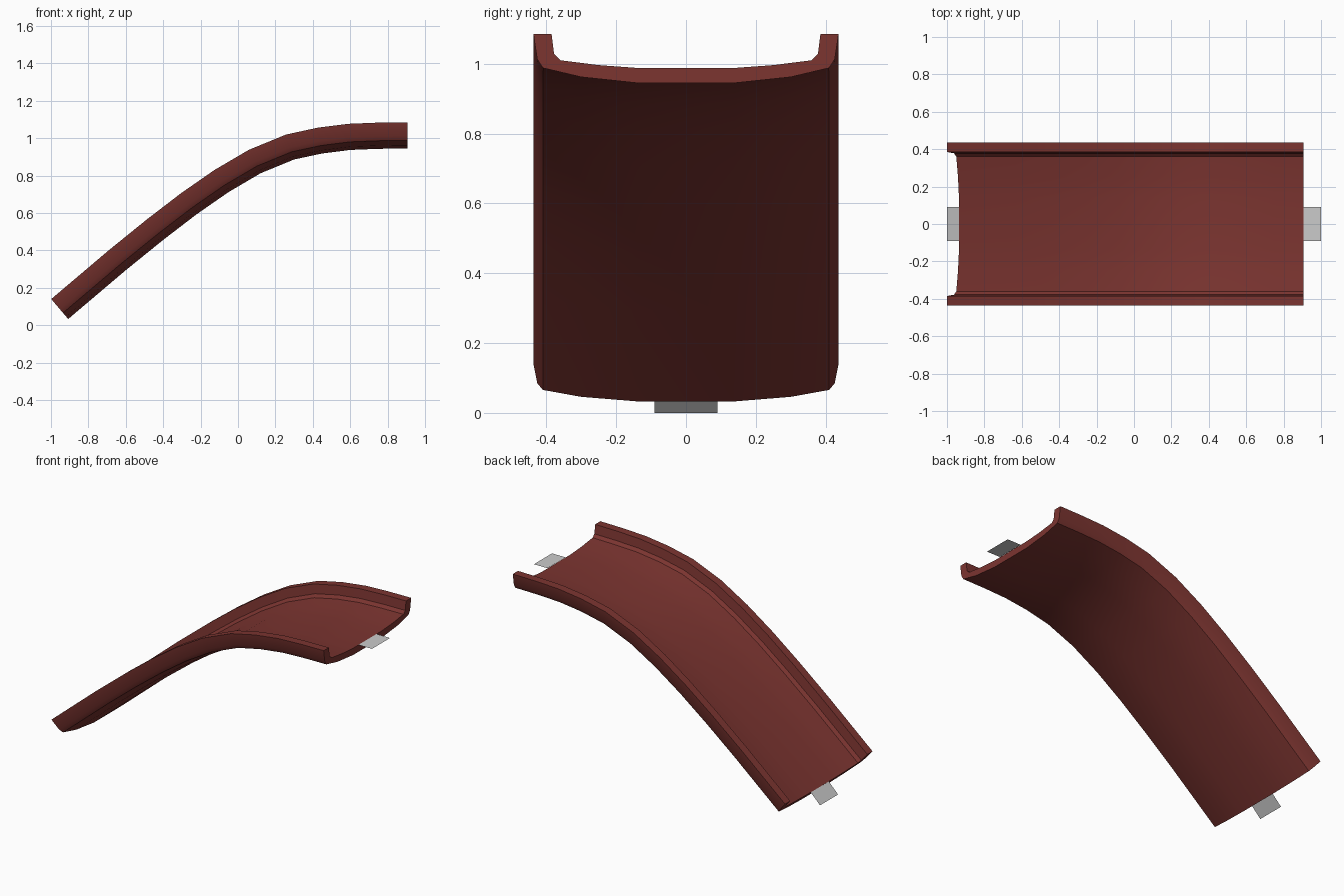
import bpy, bmesh, math
from mathutils import Vector

if "Cube" in bpy.data.objects:
    bpy.data.objects.remove(bpy.data.objects["Cube"])

# Half cross-section: (y, height above the underside), outer skin and inner skin
OUTER = [(0.14, 0.0), (0.30, 0.017), (0.41, 0.043), (0.426, 0.068), (0.437, 0.14)]
INNER = [(0.14, 0.043), (0.25, 0.051), (0.36, 0.065), (0.378, 0.083), (0.385, 0.14)]
# Underside centre line in x, z
PATH = [(-0.908, 0.033), (-0.6, 0.294), (-0.4, 0.456), (-0.22, 0.594), (-0.05, 0.712),
        (0.12, 0.812), (0.30, 0.886), (0.45, 0.918), (0.60, 0.937), (0.75, 0.943), (0.905, 0.945)]


def material(name, color):
    m = bpy.data.materials.new(name)
    m.diffuse_color = color
    m.use_nodes = True
    m.node_tree.nodes["Principled BSDF"].inputs["Base Color"].default_value = m.diffuse_color
    return m


def finish(bm, name, mat=None):
    me = bpy.data.meshes.new(name)
    bm.to_mesh(me)
    bm.free()
    ob = bpy.data.objects.new(name, me)
    bpy.context.collection.objects.link(ob)
    if mat:
        me.materials.append(mat)
    return ob


def mirrored(half):
    return [(-y, h) for y, h in reversed(half)] + half


# Chute: channel section swept along the curved slope
bm = bmesh.new()
loop = mirrored(OUTER) + mirrored(INNER)[::-1]
n = len(loop)
pts = [Vector((x, 0, z)) for x, z in PATH]
rings = []
for i, p in enumerate(pts):
    t = (pts[min(i + 1, len(pts) - 1)] - pts[max(i - 1, 0)]).normalized()
    if i == len(pts) - 1:
        t = Vector((1, 0, 0))
    normal = Vector((-t.z, 0, t.x))
    rings.append([bm.verts.new(p + normal * h + Vector((0, y, 0))) for y, h in loop])
for a, b in zip(rings, rings[1:]):
    for j in range(n):
        k = (j + 1) % n
        bm.faces.new((a[j], a[k], b[k], b[j]))
for r in (rings[0], rings[-1]):
    for j in range(n // 2 - 1):
        bm.faces.new((r[j], r[j + 1], r[n - 2 - j], r[n - 1 - j]))
bmesh.ops.recalc_face_normals(bm, faces=bm.faces)
chute = finish(bm, "chute", material("dark_red", (0.2, 0.035, 0.03, 1)))
bpy.context.view_layer.objects.active = chute
chute.select_set(True)
bpy.ops.object.shade_smooth_by_angle(angle=math.radians(30))


# Thin connector tabs at both ends
def tab(name, start, end):
    bm = bmesh.new()
    vs = [bm.verts.new((x, y, z)) for (x, z), y in
          ((start, -0.09), (end, -0.09), (end, 0.09), (start, 0.09))]
    bm.faces.new(vs)
    finish(bm, name)


tab("lower_tab", (-1.0, 0.0), (-0.935, 0.066))
tab("upper_tab", (0.905, 0.989), (1.0, 0.989))
